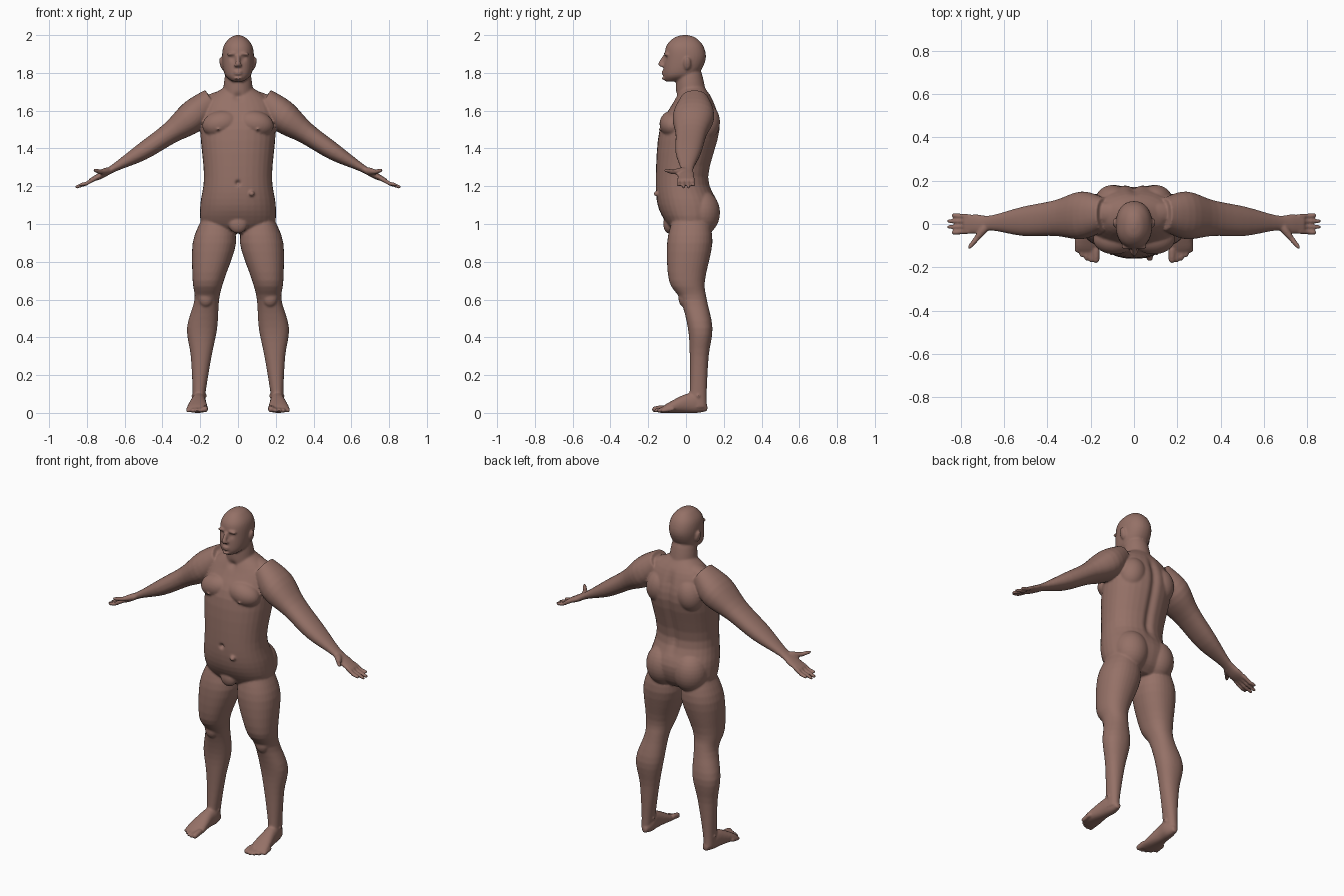
import bpy, bmesh, math
from mathutils import Vector, Matrix

if "Cube" in bpy.data.objects:
    bpy.data.objects.remove(bpy.data.objects["Cube"], do_unlink=True)

skin = bpy.data.materials.new("brown_skin")
skin.use_nodes = True
skin.diffuse_color = (.3, .165, .135, 1)
skin.node_tree.nodes["Principled BSDF"].inputs["Base Color"].default_value = skin.diffuse_color

right, back, above = Matrix.Identity(3)
world = (Vector(), right, back, above)
sides = 32
steps = 4
bm = bmesh.new()


def spline(before, start, end, after, t):
    """Smooth curve value between start and end."""
    slope_in, slope_out = (end - before) / 2, (after - start) / 2
    rise = end - start
    bend = 3 * rise - 2 * slope_in - slope_out
    twist = slope_in + slope_out - 2 * rise
    return start + t * (slope_in + t * (bend + t * twist))


def smooth_rows(rows):
    padded = [rows[0], *rows, rows[-1]]
    for group in zip(padded, padded[1:], padded[2:], padded[3:]):
        for step in range(steps):
            yield [spline(*values, step / steps) for values in zip(*group)]
    yield rows[-1]


def rounded(angle_value, power):
    return math.copysign(abs(angle_value) ** (2 / power), angle_value)


def loft(rows, frame=world, power=2.2, mirrored=False):
    """Closed tube; each row is (along, u_min, u_max, v_min, v_max)."""
    origin, u_axis, v_axis, along_axis = frame
    for side in (1, -1) if mirrored else (1,):
        previous = None
        for along, u_min, u_max, v_min, v_max in smooth_rows(rows):
            ring = []
            for index in range(sides):
                angle = math.tau * index / sides
                u = (u_min + u_max + (u_max - u_min) * rounded(math.cos(angle), power)) / 2
                v = (v_min + v_max + (v_max - v_min) * rounded(math.sin(angle), power)) / 2
                point = origin + along_axis * along + u_axis * u + v_axis * v
                point.x *= side
                ring.append(bm.verts.new(point))
            if previous is None:
                bm.faces.new(ring)
            else:
                for index in range(sides):
                    bm.faces.new((previous[index - 1], previous[index], ring[index], ring[index - 1]))
            previous = ring
        bm.faces.new(previous)


def centred(rows):
    return [(height, -half, half, front, rear) for height, half, front, rear in rows]


def capsule(start, end, start_radius, end_radius):
    """Tapered rod with round ends, mirrored when it is off centre."""
    along = (end - start).normalized()
    across = along.orthogonal().normalized()
    length = (end - start).length
    profile = ((-start_radius, start_radius / 4), (-start_radius * .7, start_radius * .7), (0, start_radius),
               (length - end_radius, end_radius), (length - end_radius * .3, end_radius * .7),
               (length, end_radius / 4))
    rows = [(distance, -radius, radius, -radius, radius) for distance, radius in profile]
    loft(rows, (start, across, along.cross(across), along), 2, mirrored=start.x != 0)


def blob(centre, radii, turn=0, mirrored=True):
    """Ellipsoid muscle or bump, turned about the front axis."""
    for side in (1, -1) if mirrored else (1,):
        place = Matrix.Translation((centre[0] * side, *centre[1:]))
        spin = Matrix.Rotation(turn * side, 4, 'Y')
        bmesh.ops.create_uvsphere(bm, u_segments=sides, v_segments=sides // 2, radius=1,
                                  matrix=place @ spin @ Matrix.Diagonal((*radii, 1)))


# Torso and neck
loft(centred([(.95, .1, -.05, .1), (1, .19, -.1, .15), (1.1, .2, -.15, .17), (1.25, .18, -.16, .12),
              (1.5, .2, -.14, .18), (1.64, .18, -.07, .15), (1.72, .08, -.03, .1)]))
capsule(Vector((0, .03, 1.65)), Vector((0, .01, 1.85)), .08, .07)

# Chest, shoulder blades, trapezius, buttocks and groin
blob((.09, -.07, 1.53), (.1, .07, .07), .2)
blob((.1, .1, 1.54), (.08, .08, .1), -.2)
blob((.11, .05, 1.67), (.1, .05, .03), .3)
blob((.09, .08, 1.06), (.1, .1, .12))
blob((0, -.09, 1), (.05, .03, .05), mirrored=False)

# Head with nose, lips, chin, brow and ears
loft(centred([(1.755, .03, -.11, -.02), (1.79, .07, -.12, .06), (1.87, .084, -.115, .104),
              (1.94, .077, -.105, .093), (1.985, .043, -.065, .053), (2, .01, -.02, .01)]))
capsule(Vector((0, -.115, 1.885)), Vector((0, -.14, 1.835)), .01, .013)
blob((.01, -.125, 1.84), (.01, .015, .01))
for height in (1.806, 1.795, 1.77):
    blob((0, -.118, height), (.022, .012, .006), mirrored=False)
blob((.033, -.105, 1.9), (.027, .014, .01), .1)
blob((.086, .006, 1.85), (.011, .02, .035), .2)

# Legs, knees and ankles
loft([(1.03, .04, .19, -.07, .12), (.9, .01, .24, -.1, .14), (.7, .075, .24, -.09, .1), (.6, .1, .23, -.03, .11),
      (.45, .11, .27, .01, .14), (.3, .14, .25, .02, .12), (.12, .17, .24, .02, .11), (.03, .18, .24, .01, .11)],
     mirrored=True)
blob((.17, -.01, .61), (.04, .03, .05))
blob((.206, .065, .09), (.042, .016, .018))

# Feet and toes
loft([(.113, .19, .22, .01, .04), (.06, .17, .24, 0, .1), (0, .17, .25, 0, .1), (-.1, .16, .27, 0, .05),
      (-.14, .17, .25, 0, .02)], (Vector(), right, above, back), mirrored=True)
for toe in range(5):
    radius = .011 if toe else .016
    tip = Vector((.175 + .022 * toe, .003 * toe * toe - .18, radius))
    capsule(tip + Vector((0, .06, .01)), tip, radius, radius)

# Arms and palms, in a frame that slopes down from the shoulder
shoulder = Vector((.2, 0, 1.6))
down = Vector((.66, 0, -.405)).normalized()
up = down.cross(back) * -1
loft([(-.08, -.03, .12, -.08, .05), (.05, -.07, .15, -.08, .09), (.2, -.055, .11, -.04, .075),
      (.38, -.055, .08, -.02, .07), (.55, -.03, .04, 0, .04), (.63, -.045, .045, 0, .035),
      (.69, -.04, .04, 0, .02)], (shoulder, back, up, down), mirrored=True)


def hand_point(along, across, lift):
    return shoulder + down * along + back * across + up * lift


# Fingers and thumb
for finger in (-1.5, -.5, .5, 1.5):
    knuckle = hand_point(.715, finger * .025, .014)
    capsule(hand_point(.665, finger * .023, .014), knuckle, .0115, .0105)
    capsule(knuckle, hand_point(.78 - .012 * finger * finger, finger * .027, 0), .0105, .009)
thumb_joint = hand_point(.62, -.07, 0)
capsule(hand_point(.585, -.02, .016), thumb_joint, .02, .014)
capsule(thumb_joint, hand_point(.645, -.113, -.026), .013, .009)

# Nipples and the mole on the belly
blob((.105, -.138, 1.5), (.007, .008, .007))
blob((.073, -.155, 1.16), (.015, .016, .014), mirrored=False)

# Fuse the parts into one skin
bmesh.ops.recalc_face_normals(bm, faces=bm.faces[:])
mesh = bpy.data.meshes.new("body")
bm.to_mesh(mesh)
bm.free()
body = bpy.data.objects.new("body", mesh)
bpy.context.collection.objects.link(body)
remesh = body.modifiers.new("fuse", 'REMESH')
remesh.mode = 'VOXEL'
remesh.voxel_size = .006
soften = body.modifiers.new("soften", 'SMOOTH')
soften.iterations = 4
bpy.context.view_layer.update()
fused = bpy.data.meshes.new_from_object(body.evaluated_get(bpy.context.evaluated_depsgraph_get()))
body.modifiers.clear()
body.data = fused

# Press in the eye sockets, navel, collar notch and spine furrow
dents = (((.034, -.118, 1.878), .016, .01), ((0, -.163, 1.217), .012, .02), ((0, -.05, 1.67), .022, .012))
for vertex in fused.vertices:
    spot = vertex.co
    for centre, radius, depth in dents:
        distance = (Vector((abs(spot.x), spot.y, spot.z)) - Vector(centre)).length
        spot.y += depth * math.exp(-(distance / radius) ** 2)
    fade = min(1, (spot.z - 1.15) / .08, (1.68 - spot.z) / .08)
    if spot.y > .05 and fade > 0:
        spot.y -= .014 * fade * math.exp(-(spot.x / .022) ** 2)

fused.materials.clear()
fused.materials.append(skin)
fused.shade_smooth()
